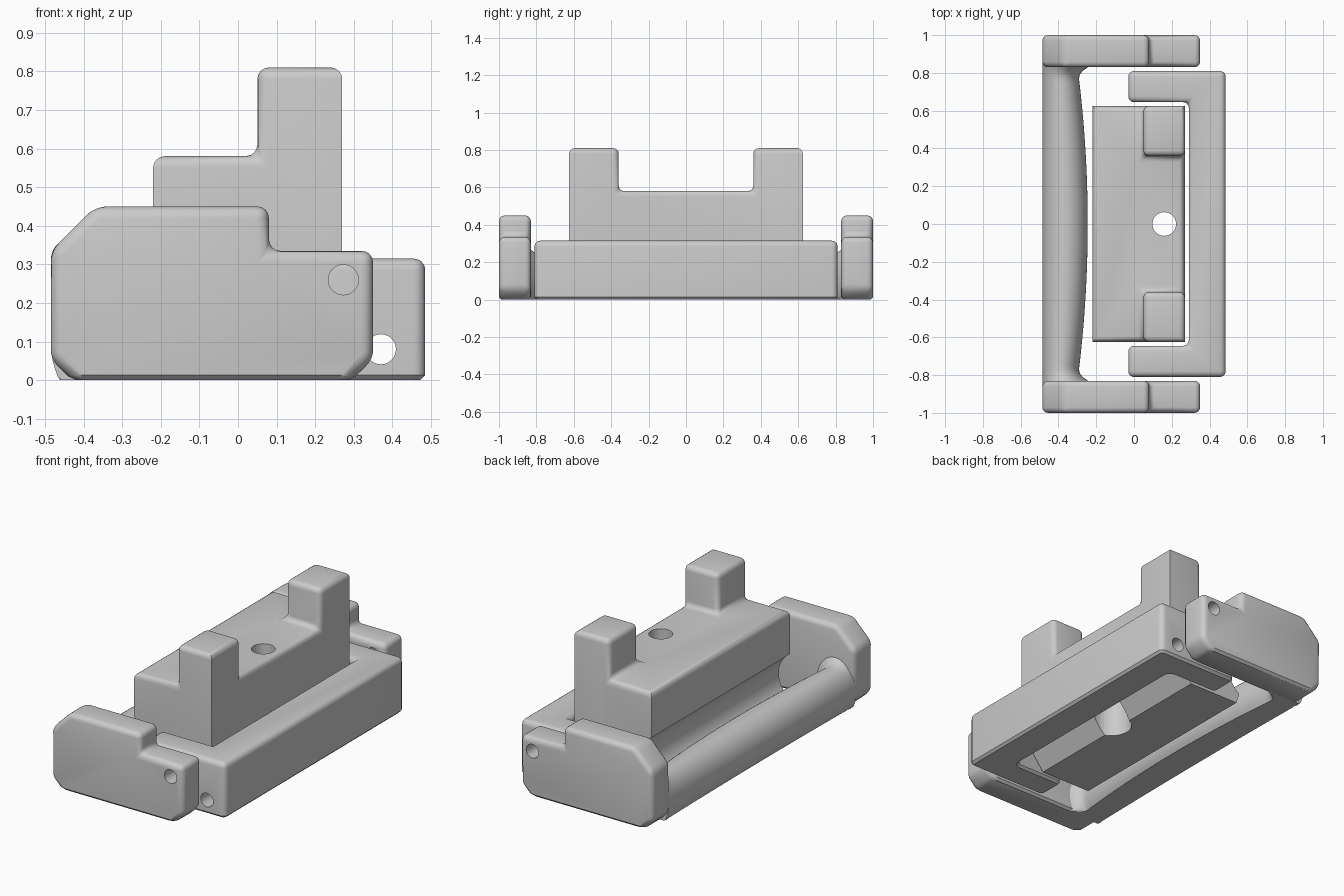
import bpy, bmesh, math
from mathutils import Vector

cube = bpy.data.objects.get("Cube")
if cube:
    bpy.data.objects.remove(cube, do_unlink=True)

grey = bpy.data.materials.new("plain_grey")
grey.use_nodes = True
grey.diffuse_color = (0.6, 0.6, 0.6, 1)
grey.node_tree.nodes["Principled BSDF"].inputs["Base Color"].default_value = (0.6, 0.6, 0.6, 1)


def prism(points, start, end):
    """Extrude a closed loop of 3D points from one offset to another."""
    bm = bmesh.new()
    face = bm.faces.new([bm.verts.new(Vector(p) + Vector(start)) for p in points])
    ext = bmesh.ops.extrude_face_region(bm, geom=[face], use_keep_orig=True)
    moved = [g for g in ext["geom"] if isinstance(g, bmesh.types.BMVert)]
    bmesh.ops.translate(bm, verts=moved, vec=Vector(end) - Vector(start))
    bmesh.ops.recalc_face_normals(bm, faces=bm.faces)
    return bm


def soften(bm, rule, width, segments):
    """Bevel the edges whose midpoint satisfies the rule."""
    edges = [e for e in bm.edges
             if rule((e.verts[0].co + e.verts[1].co) / 2) and e.calc_face_angle(0) > 0.3]
    bmesh.ops.bevel(bm, geom=edges, offset=width, segments=segments, profile=0.5,
                    affect='EDGES', clamp_overlap=True)


def finish(bm, name):
    bmesh.ops.recalc_face_normals(bm, faces=bm.faces)
    mesh = bpy.data.meshes.new(name)
    bm.to_mesh(mesh)
    bm.free()
    obj = bpy.data.objects.new(name, mesh)
    bpy.context.collection.objects.link(obj)
    mesh.materials.append(grey)
    bpy.ops.object.select_all(action='DESELECT')
    obj.select_set(True)
    bpy.context.view_layer.objects.active = obj
    bpy.ops.object.shade_smooth_by_angle(angle=math.radians(35))
    return obj


def drill(obj, centre, radius, depth, along_y):
    """Cut a round hole along y or z."""
    rot = (math.pi / 2, 0, 0) if along_y else (0, 0, 0)
    bpy.ops.mesh.primitive_cylinder_add(vertices=40, radius=radius, depth=depth,
                                        location=centre, rotation=rot)
    cutter = bpy.context.object
    cutter.name = obj.name + "_hole_cutter"
    cutter.hide_render = True
    cutter.data.materials.append(grey)
    mod = obj.modifiers.new("hole", 'BOOLEAN')
    mod.object = cutter
    mod.solver = 'EXACT'
    bpy.context.view_layer.objects.active = obj
    bpy.ops.object.modifier_apply(modifier=mod.name)
    bpy.data.objects.remove(cutter, do_unlink=True)


# Side plates, stepped at the top and chamfered at the corners
plate = [(-0.43, 0), (0.295, 0), (0.35, 0.055), (0.35, 0.335), (0.08, 0.335),
         (0.08, 0.45), (-0.37, 0.45), (-0.485, 0.335), (-0.485, 0.055)]
for side, name in ((-1, "front_side_plate"), (1, "back_side_plate")):
    bm = prism([(x, 0, z) for x, z in plate], (0, side * 0.83, 0), (0, side, 0))
    soften(bm, lambda m: m.z > 0.001, 0.03, 4)
    soften(bm, lambda m: m.z < 0.001, 0.013, 1)
    drill(finish(bm, name), (0.273, side * 0.92, 0.26), 0.039, 0.4, True)

# Barrel shaped grip bar, flaring into the plates
bm = bmesh.new()
rings = []
for i in range(49):
    t = -1 + i / 24
    t = math.copysign(1 - (1 - abs(t)) ** 1.5, t)
    y = 0.85 * t
    flare = 0.075 * max(0, (abs(y) - 0.77) / 0.07) ** 2
    inner = -0.245 - 0.05 * (y / 0.8) ** 2 + min(flare, 0.08)
    centre, half = (inner - 0.485) / 2, (inner + 0.485) / 2
    top = 0.14 + min(flare, 0.08) * 0.5
    ring = []
    for k in range(48):
        a = math.tau * k / 48
        ring.append(bm.verts.new((centre + half * math.cos(a), y,
                                  max(0, 0.1 + top * math.sin(a)))))
    rings.append(ring)
for r, s in zip(rings, rings[1:]):
    for k in range(48):
        n = (k + 1) % 48
        bm.faces.new((r[k], r[n], s[n], s[k]))
bm.faces.new(rings[0])
bm.faces.new(rings[-1])
finish(bm, "grip_bar")

# Bracket wrapped around three sides of the block
half_c = [(-0.03, 0.645), (-0.03, 0.81), (0.485, 0.81)]
outline = half_c + [(x, -y) for x, y in reversed(half_c)]
outline += [(0.29, -0.645), (0.29, 0.645)]
bm = prism([(x, y, 0) for x, y in outline], (0, 0, 0), (0, 0, 0.315))
soften(bm, lambda m: m.z > 0.001, 0.03, 4)
soften(bm, lambda m: m.z < 0.001, 0.013, 1)
drill(finish(bm, "bracket"), (0.37, 0, 0.08), 0.039, 2, True)

# Centre block: grooved profile swept along y, with two raised posts
groove = [(-0.3 + 0.15 * math.cos(a), 0.2 + 0.15 * math.sin(a))
          for a in (math.radians(-58 + 116 * i / 16) for i in range(17))]
profile = [(-0.2, 0.01), *groove, (-0.22, 0.58), (0.05, 0.58), (0.27, 0.58),
           (0.27, 0.2), (0.12, 0.01)]
bm = bmesh.new()
rings = [[bm.verts.new((x, y, z)) for x, z in profile]
         for y in (-0.625, -0.36, 0.36, 0.625)]
for r, s in zip(rings, rings[1:]):
    for k in range(len(profile)):
        n = (k + 1) % len(profile)
        bm.faces.new((r[k], r[n], s[n], s[k]))
bm.faces.new(rings[0])
bm.faces.new(rings[-1])
bmesh.ops.recalc_face_normals(bm, faces=bm.faces)
tops = [f for f in bm.faces if abs(f.normal.z) > 0.9 and f.calc_center_median().x > 0.05
        and f.calc_center_median().z > 0.5 and abs(f.calc_center_median().y) > 0.4]
ext = bmesh.ops.extrude_face_region(bm, geom=tops)
bmesh.ops.translate(bm, vec=(0, 0, 0.23),
                    verts=[g for g in ext["geom"] if isinstance(g, bmesh.types.BMVert)])
bmesh.ops.delete(bm, geom=[f for f in tops if f.is_valid], context='FACES_ONLY')
bmesh.ops.recalc_face_normals(bm, faces=bm.faces)
bmesh.ops.dissolve_limit(bm, angle_limit=0.02, verts=bm.verts, edges=bm.edges)
soften(bm, lambda m: m.z > 0.56, 0.03, 4)
block = finish(bm, "centre_block")

# Screw hole with a wider recess below
drill(block, (0.16, 0, 0.4), 0.0625, 1, False)
drill(block, (0.16, 0, 0.1), 0.11, 0.5, False)
